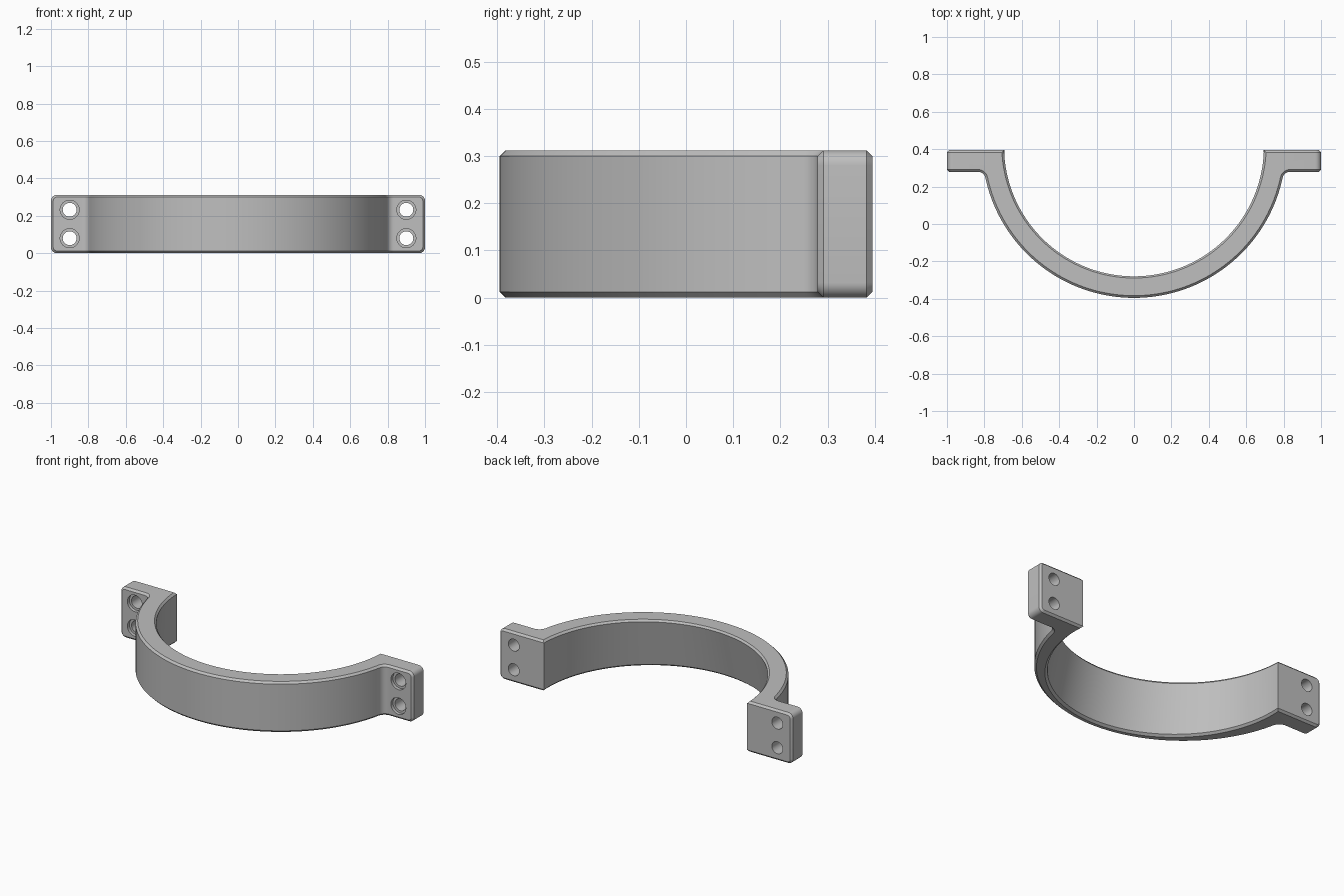
import bpy, bmesh
from math import radians, sin, cos, asin, atan2, pi, sqrt

if "Cube" in bpy.data.objects:
    bpy.data.objects.remove(bpy.data.objects["Cube"])

HEIGHT = 0.312
BACK, FLANGE_FRONT = 0.395, 0.279
CENTRE_Y = 0.418
R_IN, R_OUT = 0.695, 0.813
BORE_SLANT = 0.075          # the bore leans towards the front at its lower end
FILLET, CORNER, CHAMFER = 0.04, 0.032, 0.012
HOLE_X, HOLE_Z = 0.9, (0.08, 0.232)
HOLE_R, SINK_R, SINK_DEPTH = 0.037, 0.051, 0.02

steel = bpy.data.materials.new("grey_metal")
steel.use_nodes = True
steel.diffuse_color = (0.52, 0.52, 0.52, 1)
steel.node_tree.nodes["Principled BSDF"].inputs["Base Color"].default_value = (0.52, 0.52, 0.52, 1)


def arc(cx, cy, r, a0, a1, n):
    return [(cx + r * cos(a0 + (a1 - a0) * i / n), cy + r * sin(a0 + (a1 - a0) * i / n))
            for i in range(n + 1)]


def add_object(name, bm):
    bmesh.ops.recalc_face_normals(bm, faces=bm.faces)
    me = bpy.data.meshes.new(name)
    bm.to_mesh(me)
    bm.free()
    me.materials.append(steel)
    ob = bpy.data.objects.new(name, me)
    bpy.context.collection.objects.link(ob)
    return ob


def outline(bore_y):
    """Plan outline: bore arc, left flange, fillet, outer arc, right fillet and flange."""
    fillet_y = FLANGE_FRONT - FILLET
    fillet_x = sqrt((R_OUT + FILLET) ** 2 - (fillet_y - CENTRE_Y) ** 2)
    tangent = atan2(fillet_y - CENTRE_Y, fillet_x)
    end = asin((BACK - bore_y) / R_IN)
    left = [(1, BACK), (1, FLANGE_FRONT)] + arc(fillet_x, fillet_y, FILLET, pi / 2, pi + tangent, 8)
    right = [(-x, y) for x, y in reversed(left)]
    return (arc(0, bore_y, R_IN, -pi - end, end, 72) + left
            + arc(0, CENTRE_Y, R_OUT, tangent, -pi - tangent, 72)[1:-1] + right)


def bridge(bm, a, b):
    for i in range(len(a)):
        j = (i + 1) % len(a)
        bm.faces.new((a[i], a[j], b[j], b[i]))


def loft(bm, rings):
    """Closed solid through rings of points."""
    rings = [[bm.verts.new(p) for p in ring] for ring in rings]
    for a, b in zip(rings, rings[1:]):
        bridge(bm, a, b)
    bm.faces.new(rings[0])
    bm.faces.new(rings[-1])


# Clamp body
bm = bmesh.new()
loft(bm, [[(x, y, z) for x, y in outline(bore)]
          for z, bore in ((0, CENTRE_Y - BORE_SLANT), (HEIGHT, CENTRE_Y))])
bmesh.ops.recalc_face_normals(bm, faces=bm.faces)

# Rounded flange corners
corners = [e for e in bm.edges
           if all(abs(v.co.x) > 0.999 for v in e.verts)
           and abs(e.verts[0].co.z - e.verts[1].co.z) < 1e-4]
bmesh.ops.bevel(bm, geom=corners, offset=CORNER, segments=8, profile=0.5, affect='EDGES')
bm.normal_update()


# Chamfer every sharp edge except the two where the bore meets the back
def is_bore_end(e):
    return all(abs(v.co.x) < 0.75 and v.co.y > BACK - 1e-3 for v in e.verts)


sharp = [e for e in bm.edges if e.calc_face_angle(0) > radians(40) and not is_bore_end(e)]
bmesh.ops.bevel(bm, geom=sharp, offset=CHAMFER, segments=1, affect='EDGES')
clamp = add_object("half_clamp", bm)

# Screw holes, counterbored on the front of each flange
bm = bmesh.new()
seat = FLANGE_FRONT + SINK_DEPTH
stations = [(FLANGE_FRONT - 0.05, SINK_R), (seat, SINK_R), (seat, HOLE_R), (BACK + 0.05, HOLE_R)]
for x in (-HOLE_X, HOLE_X):
    for z in HOLE_Z:
        loft(bm, [[(px, y, pz) for px, pz in arc(x, z, r, 0, 2 * pi, 32)[:-1]] for y, r in stations])
cutter = add_object("hole_cutter", bm)
cutter.hide_render = True
cut = clamp.modifiers.new("screw_holes", 'BOOLEAN')
cut.operation = 'DIFFERENCE'
cut.solver = 'EXACT'
cut.object = cutter

bpy.ops.object.select_all(action='DESELECT')
clamp.select_set(True)
bpy.context.view_layer.objects.active = clamp
bpy.ops.object.modifier_apply(modifier=cut.name)
bpy.data.objects.remove(cutter)
bpy.ops.object.shade_smooth_by_angle(angle=radians(30))
